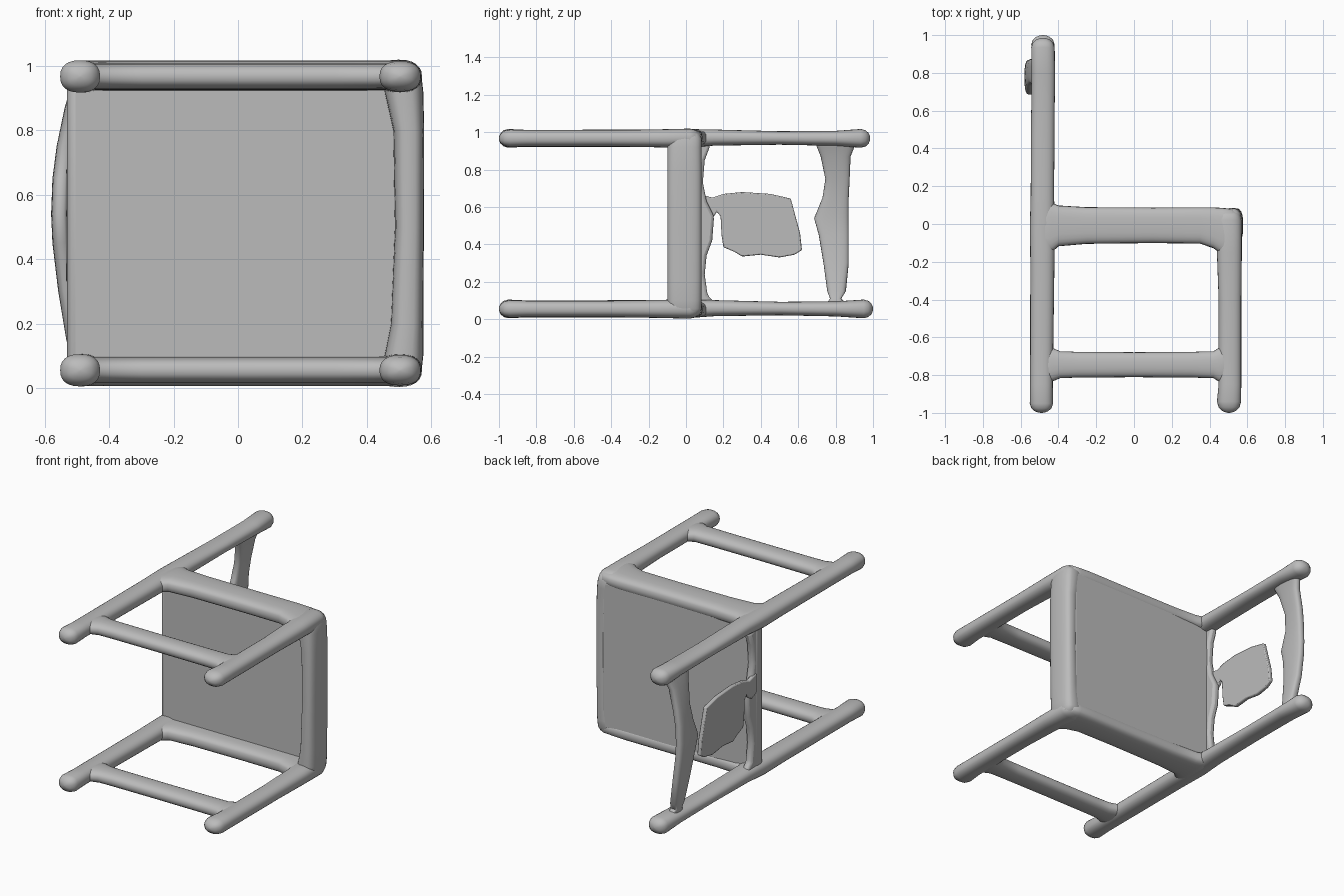
import bpy, bmesh, math
from mathutils import Vector

cube = bpy.data.objects.get("Cube")
if cube:
    bpy.data.objects.remove(cube, do_unlink=True)

grey = bpy.data.materials.new("plain grey")
grey.use_nodes = True
colour = (0.5, 0.5, 0.5, 1)
grey.diffuse_color = colour
grey.node_tree.nodes["Principled BSDF"].inputs["Base Color"].default_value = colour
AXES = {"x": (0, 1, 2), "y": (1, 2, 0), "z": (2, 0, 1)}


def finish(name, bm, angle=60):
    bmesh.ops.recalc_face_normals(bm, faces=bm.faces)
    mesh = bpy.data.meshes.new(name)
    bm.to_mesh(mesh)
    bm.free()
    mesh.materials.append(grey)
    obj = bpy.data.objects.new(name, mesh)
    bpy.context.collection.objects.link(obj)
    bpy.ops.object.select_all(action="DESELECT")
    bpy.context.view_layer.objects.active = obj
    obj.select_set(True)
    bpy.ops.object.shade_smooth_by_angle(angle=math.radians(angle))
    return obj


def bar(name, axis, sections, power=2.4, sides=24, cap=0.05):
    """Rounded bar: each section is (centre, radius, radius), radii follow the axis in x-y-z cycle."""
    a, u, v = AXES[axis]
    secs = [(Vector(c), ru, rv) for c, ru, rv in sections]
    way = 1 if secs[-1][0][a] > secs[0][0][a] else -1
    # domed ends within the bar's own length
    def dome(sec, sign):
        out = []
        for t in (90, 75, 55, 30, 0):
            c = sec[0].copy()
            c[a] += sign * cap * (math.sin(math.radians(t)) - 1)
            k = max(math.cos(math.radians(t)), 0.02)
            out.append((c, sec[1] * k, sec[2] * k))
        return out
    secs = dome(secs[0], -way) + secs[1:-1] + dome(secs[-1], way)[::-1]
    bm = bmesh.new()
    rings = []
    for c, ru, rv in secs:
        ring = []
        for i in range(sides):
            t = 2 * math.pi * i / sides
            p = c.copy()
            p[u] += ru * math.copysign(abs(math.cos(t)) ** (2 / power), math.cos(t))
            p[v] += rv * math.copysign(abs(math.sin(t)) ** (2 / power), math.sin(t))
            ring.append(bm.verts.new(p))
        rings.append(ring)
    for r0, r1 in zip(rings, rings[1:]):
        for i in range(sides):
            j = (i + 1) % sides
            bm.faces.new((r0[i], r0[j], r1[j], r1[i]))
    bm.faces.new(rings[0])
    bm.faces.new(rings[-1])
    return finish(name, bm)


def plate(name, outline, x, thick, width):
    """Flat plate in the y-z plane with softened edges."""
    bm = bmesh.new()
    face = bm.faces.new([bm.verts.new((x - thick / 2, y, z)) for y, z in outline])
    out = bmesh.ops.extrude_face_region(bm, geom=[face])
    bmesh.ops.translate(bm, vec=(thick, 0, 0),
                        verts=[g for g in out["geom"] if isinstance(g, bmesh.types.BMVert)])
    obj = finish(name, bm, 35)
    bev = obj.modifiers.new("soft edges", "BEVEL")
    bev.width, bev.segments = width, 2
    return obj


# Both sides of the chair: posts, legs and rails
for side, z in (("right", 0.055), ("left", 0.967)):
    s = 1 if side == "left" else -1
    end = 0.985 if side == "left" else 1.0
    # Back post, running from foot to top
    bar(f"{side}_back_post", "y", [
        ((-0.49, -1.0, z), 0.05, 0.062), ((-0.49, -0.85, z), 0.045, 0.06),
        ((-0.485, -0.2, z), 0.047, 0.064), ((-0.485, 0.0, z), 0.05, 0.066),
        ((-0.485, 0.15, z + 0.004), 0.043, 0.062), ((-0.483, 0.5, z + 0.002), 0.036, 0.062),
        ((-0.48, 0.8, z), 0.04, 0.062), ((-0.482, end, z), 0.05, 0.062)])
    # Front leg
    bar(f"{side}_front_leg", "y", [
        ((0.503, -1.0, z), 0.047, 0.064), ((0.508, -0.85, z), 0.044, 0.06),
        ((0.508, -0.4, z), 0.044, 0.06), ((0.505, -0.15, z), 0.048, 0.066),
        ((0.498, 0.08, z), 0.052, 0.072)], cap=0.06)
    # Lower rail between the feet, flared at its joints
    bar(f"{side}_lower_rail", "x", [((x, -0.745, z), r, 0.04) for x, r in (
        (-0.5, 0.1), (-0.43, 0.088), (-0.39, 0.071), (-0.3, 0.068), (0.0, 0.066),
        (0.3, 0.068), (0.42, 0.071), (0.45, 0.09), (0.52, 0.1))], cap=0.03)
    # Seat rail, flared at its joints
    bar(f"{side}_seat_rail", "x", [((x, y, z + s * 0.003), r, 0.046) for x, y, r in (
        (-0.5, -0.02, 0.14), (-0.44, -0.02, 0.135), (-0.40, -0.01, 0.108), (-0.25, -0.008, 0.097),
        (0.1, -0.007, 0.094), (0.35, -0.008, 0.096), (0.42, -0.02, 0.108),
        (0.47, -0.04, 0.125), (0.55, -0.04, 0.12))], power=3, cap=0.03)

# Front rail of the seat
bar("front_seat_rail", "z", [((x, -0.008, z), r, 0.092) for x, z, r in (
    (0.51, 0.005, 0.06), (0.515, 0.1, 0.06), (0.525, 0.2, 0.05), (0.532, 0.5, 0.045),
    (0.53, 0.8, 0.048), (0.515, 0.92, 0.06), (0.51, 1.015, 0.06))], power=3)

# Seat panel, softly rounded
bm = bmesh.new()
bmesh.ops.create_cube(bm, size=1)
bmesh.ops.scale(bm, vec=(1.06, 0.085, 0.93), verts=bm.verts)
bmesh.ops.translate(bm, vec=(0.0, 0.04, 0.51), verts=bm.verts)
panel = finish("seat_panel", bm, 35)
bev = panel.modifiers.new("soft edges", "BEVEL")
bev.width, bev.segments = 0.025, 3

# Uneven rear edge of the seat
plate("rear_seat_edge", [
    (0.04, 0.06), (0.16, 0.08), (0.115, 0.13), (0.10, 0.24), (0.11, 0.34), (0.14, 0.42),
    (0.15, 0.55), (0.11, 0.63), (0.09, 0.73), (0.10, 0.85), (0.13, 0.93), (0.04, 0.95)],
    -0.505, 0.045, 0.015)

# Broken piece of the backrest panel
plate("backrest_panel", [
    (0.07, 0.67), (0.14, 0.65), (0.20, 0.67), (0.30, 0.68), (0.45, 0.67), (0.56, 0.645),
    (0.58, 0.57), (0.61, 0.46), (0.62, 0.37), (0.58, 0.345), (0.50, 0.33), (0.40, 0.345),
    (0.30, 0.335), (0.26, 0.36), (0.20, 0.385), (0.19, 0.45), (0.185, 0.55), (0.165, 0.575),
    (0.15, 0.55), (0.12, 0.53), (0.07, 0.55)], -0.522, 0.025, 0.006)

# Top rail of the backrest, bowed backwards
bar("backrest_top_rail", "z", [((x, (y0 + y1) / 2, z), 0.028, (y1 - y0) / 2) for x, z, y0, y1 in (
    (-0.485, 0.05, 0.74, 0.87), (-0.495, 0.11, 0.77, 0.83), (-0.505, 0.15, 0.755, 0.855),
    (-0.53, 0.3, 0.735, 0.87), (-0.548, 0.45, 0.71, 0.87), (-0.552, 0.54, 0.685, 0.87),
    (-0.548, 0.65, 0.73, 0.87), (-0.535, 0.75, 0.745, 0.875), (-0.51, 0.87, 0.72, 0.88),
    (-0.495, 0.92, 0.70, 0.90), (-0.485, 0.97, 0.69, 0.91))], power=3, cap=0.02)
